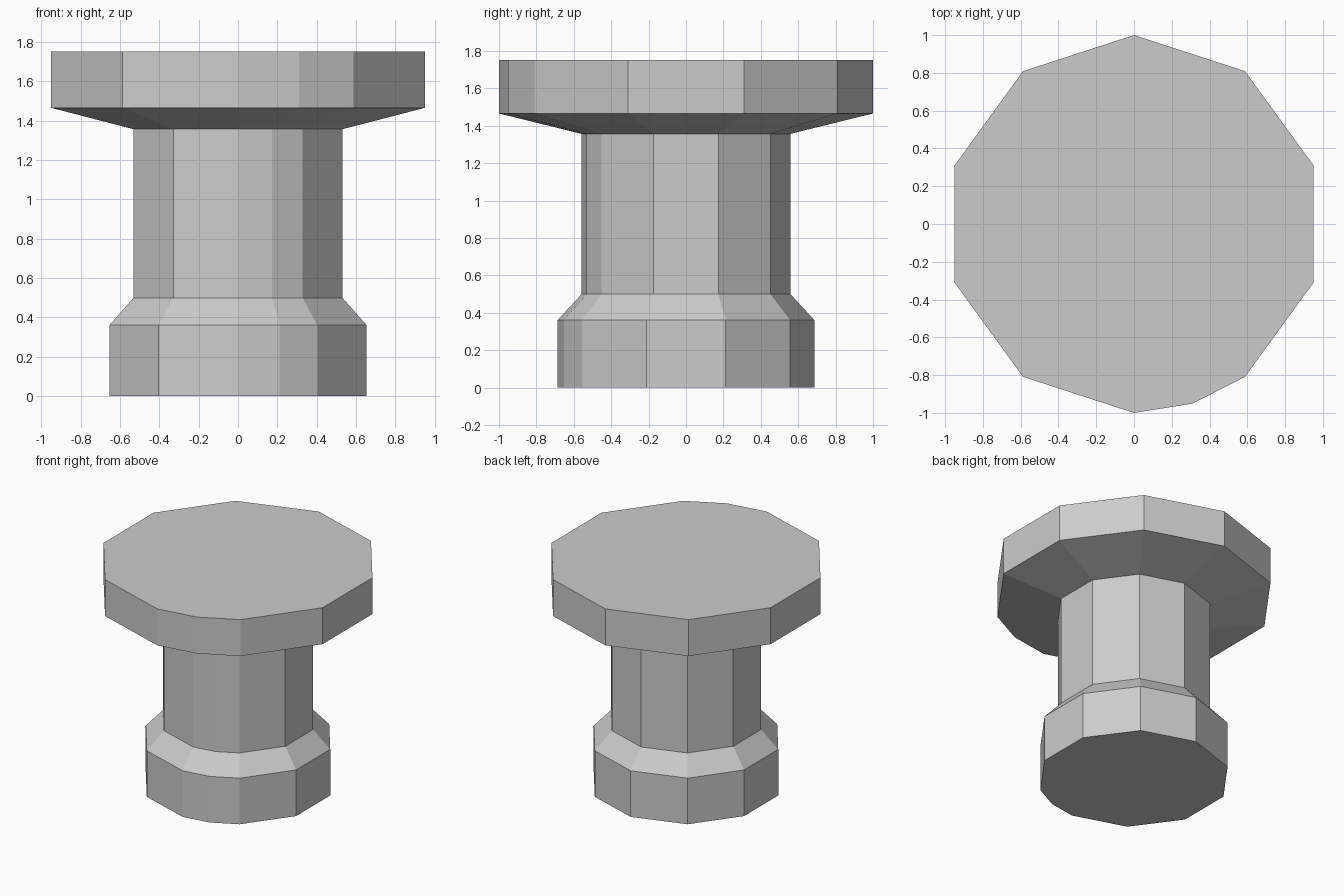
import bpy, bmesh
from math import radians, cos, sin

if "Cube" in bpy.data.objects:
    bpy.data.objects.remove(bpy.data.objects["Cube"])

# Ten-sided outline with one extra corner on the front right
angles = sorted([18 + 36 * i for i in range(10)] + [288])

# Profile: (radius, height) from foot to cap
profile = [(0.686, 0), (0.686, 0.362), (0.558, 0.5),
           (0.558, 1.357), (1.0, 1.466), (1.0, 1.752)]

bm = bmesh.new()
rings = [[bm.verts.new((r * cos(radians(a)), r * sin(radians(a)), z)) for a in angles]
         for r, z in profile]

# Side walls
n = len(angles)
for low, high in zip(rings, rings[1:]):
    for i in range(n):
        j = (i + 1) % n
        bm.faces.new((low[i], low[j], high[j], high[i]))

# Flat bottom and top
bm.faces.new(rings[0][::-1])
bm.faces.new(rings[-1])

mesh = bpy.data.meshes.new("pedestal")
bm.to_mesh(mesh)
bm.free()
bpy.context.collection.objects.link(bpy.data.objects.new("pedestal", mesh))
